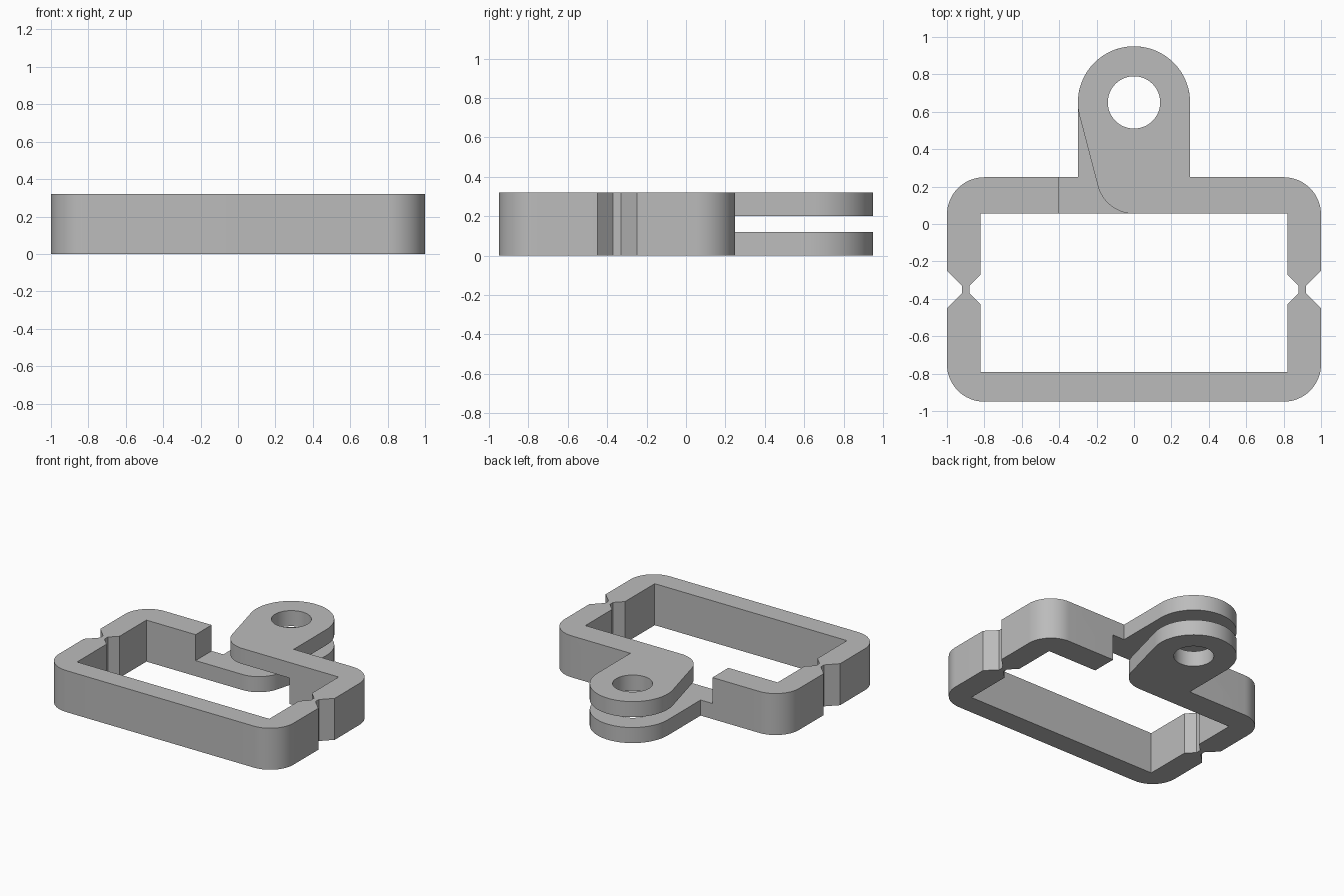
import bpy, bmesh
from math import sin, cos, asin, radians, degrees

cube = bpy.data.objects.get("Cube")
if cube:
    bpy.data.objects.remove(cube, do_unlink=True)

HEIGHT, PLATE = 0.32, 0.12
EYE_Y, EYE_R, HOLE_R = 0.65, 0.30, 0.14
BACK, INNER_BACK, FRONT, INNER_FRONT = 0.25, 0.055, -0.95, -0.79
NOTCH_Y = -0.35

grey = bpy.data.materials.new("plain grey")
grey.use_nodes = True
grey.diffuse_color = (0.5, 0.5, 0.5, 1)
grey.node_tree.nodes["Principled BSDF"].inputs["Base Color"].default_value = (0.5, 0.5, 0.5, 1)


def arc(cx, cy, r, start, end, steps):
    angles = [radians(start + (end - start) * i / steps) for i in range(steps + 1)]
    return [(cx + r * cos(a), cy + r * sin(a)) for a in angles]


def extrude_profile(name, loops, z0, z1):
    """Fill the closed loops (outline, then holes) and raise them to a solid."""
    bm = bmesh.new()
    edges = []
    for loop in loops:
        vs = [bm.verts.new((x, y, z0)) for x, y in loop]
        edges += [bm.edges.new((a, b)) for a, b in zip(vs, vs[1:] + vs[:1])]
    bmesh.ops.triangle_fill(bm, edges=edges, use_beauty=True)
    ext = bmesh.ops.extrude_face_region(bm, geom=bm.faces[:], use_keep_orig=True)
    top = [g for g in ext["geom"] if isinstance(g, bmesh.types.BMVert)]
    bmesh.ops.translate(bm, verts=top, vec=(0, 0, z1 - z0))
    bmesh.ops.recalc_face_normals(bm, faces=bm.faces[:])
    mesh = bpy.data.meshes.new(name)
    bm.to_mesh(mesh)
    bm.free()
    mesh.materials.append(grey)
    obj = bpy.data.objects.new(name, mesh)
    bpy.context.collection.objects.link(obj)
    return obj


def mirror(points):
    return [(-x, y) for x, y in reversed(points)]


# Open frame: rounded corners, with pinched flexible hinges in both sides
outer = [(0.4, BACK)] + arc(0.8, BACK - 0.2, 0.2, 90, 0, 16)
outer += [(1, NOTCH_Y + 0.1), (0.92, NOTCH_Y + 0.02), (0.92, NOTCH_Y - 0.02), (1, NOTCH_Y - 0.1)]
outer += arc(0.8, FRONT + 0.2, 0.2, 0, -90, 16)
inner = [(0.82, INNER_FRONT), (0.82, NOTCH_Y - 0.08), (0.88, NOTCH_Y - 0.02),
         (0.88, NOTCH_Y + 0.02), (0.82, NOTCH_Y + 0.08), (0.82, INNER_BACK), (0.4, INNER_BACK)]
frame = extrude_profile("frame", [outer + mirror(outer) + mirror(inner) + inner], 0, HEIGHT)

# Interleaved lug plates: upper one grows from the left bar, lower one from the right bar
tilt = degrees(asin((EYE_R - 0.2) / (EYE_Y - 0.255)))
lug = [(0.6, INNER_BACK), (0.6, BACK), (EYE_R, BACK)]
lug += arc(0, EYE_Y, EYE_R, 0, 180 + tilt, 48)
lug += arc(0, 0.255, 0.2, 180 + tilt, 270, 16)
hole = arc(0, EYE_Y, HOLE_R, 0, 360, 48)[:-1]
upper = extrude_profile("upper_lug", [lug, hole], HEIGHT - PLATE, HEIGHT)
lower = extrude_profile("lower_lug", [mirror(lug), hole], 0, PLATE)

# Fuse the lugs into the frame
bpy.context.view_layer.objects.active = frame
for plate in (upper, lower):
    mod = frame.modifiers.new("fuse", 'BOOLEAN')
    mod.operation, mod.solver, mod.object = 'UNION', 'EXACT', plate
    bpy.ops.object.modifier_apply(modifier=mod.name)
    bpy.data.objects.remove(plate, do_unlink=True)
frame.name = "hinged_clamp_frame"

bpy.ops.object.select_all(action='DESELECT')
frame.select_set(True)
bpy.ops.object.shade_smooth_by_angle(angle=radians(30))
